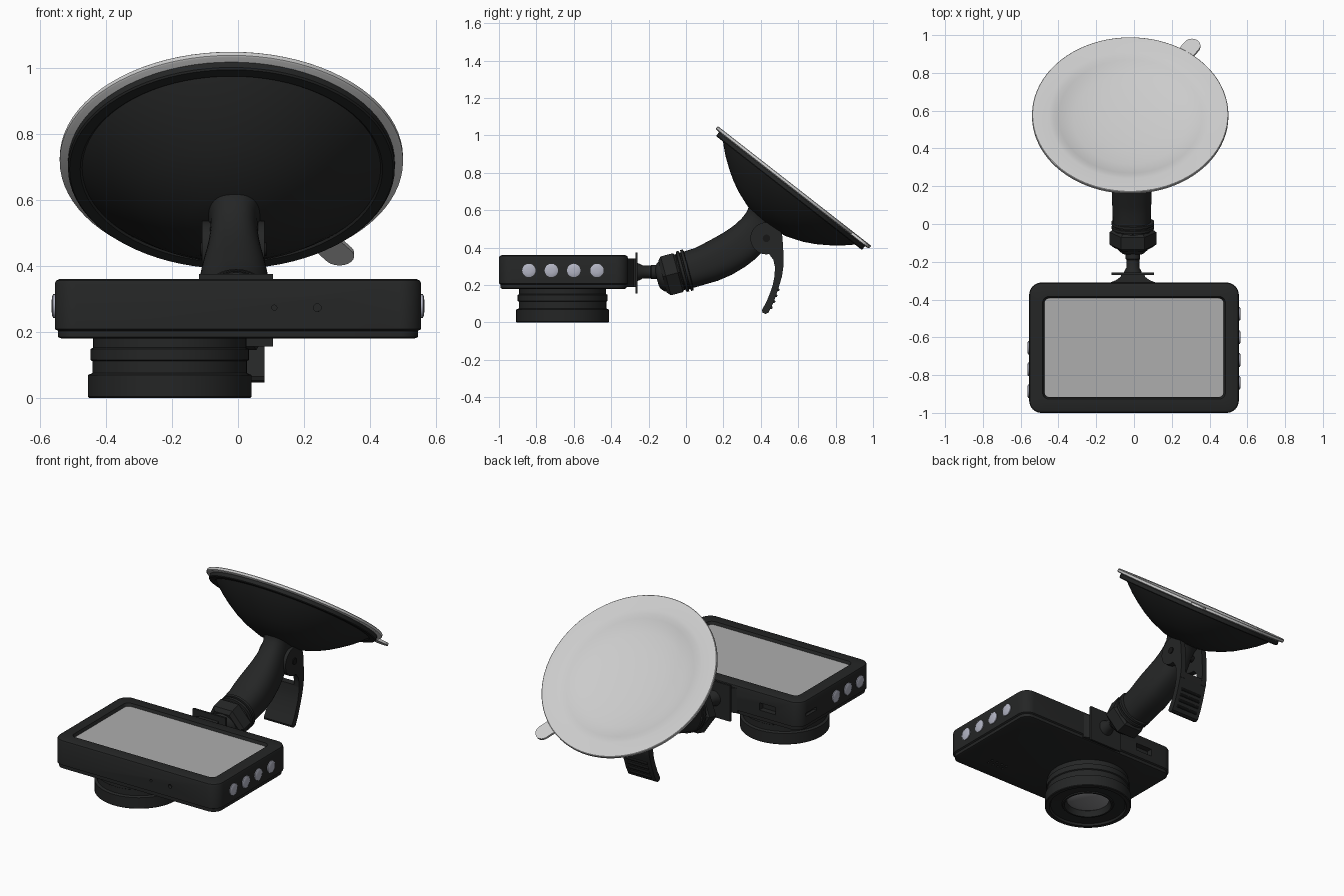
import bpy, bmesh
from math import sin, cos, pi, radians, hypot, copysign
from mathutils import Matrix, Vector

if "Cube" in bpy.data.objects:
    bpy.data.objects.remove(bpy.data.objects["Cube"])


def material(name, rgb):
    m = bpy.data.materials.new(name)
    m.diffuse_color = (*rgb, 1)
    m.use_nodes = True
    m.node_tree.nodes["Principled BSDF"].inputs["Base Color"].default_value = m.diffuse_color
    return m


BLACK = material("black_plastic", (0.018, 0.019, 0.019))
DEEP = material("deep_black", (0.008, 0.008, 0.008))
SCREEN = material("screen_grey", (0.42, 0.42, 0.42))
RUBBER = material("clear_rubber", (0.58, 0.58, 0.58))
CHROME = material("button_metal", (0.45, 0.46, 0.55))
GLASS = material("lens_glass", (0.25, 0.25, 0.26))


def loft(name, rings, mat, matrix=Matrix()):
    """Skin equal-length rings of points and cap both ends."""
    bm = bmesh.new()
    vs = [[bm.verts.new(matrix @ Vector(p)) for p in ring] for ring in rings]
    n = len(vs[0])
    for a, b in zip(vs, vs[1:]):
        for i in range(n):
            j = (i + 1) % n
            bm.faces.new((a[i], a[j], b[j], b[i]))
    bm.faces.new(vs[0][::-1])
    bm.faces.new(vs[-1])
    bmesh.ops.recalc_face_normals(bm, faces=bm.faces[:])
    me = bpy.data.meshes.new(name)
    bm.to_mesh(me)
    bm.free()
    me.materials.append(mat)
    ob = bpy.data.objects.new(name, me)
    bpy.context.collection.objects.link(ob)
    return ob


def lathe(name, profile, mat, matrix=Matrix(), n=48):
    return loft(name, [[(r * cos(2 * pi * i / n), r * sin(2 * pi * i / n), h) for i in range(n)]
                       for r, h in profile], mat, matrix)


def frame(o, a, b):
    """Frame at o whose z axis points along (0, a, b)."""
    k = hypot(a, b)
    a, b = a / k, b / k
    return Matrix(((1, 0, 0, o[0]), (0, b, a, o[1]), (0, -a, b, o[2]), (0, 0, 0, 1)))


def along_x(x, y, z):
    return Matrix.Translation((x, y, z)) @ Matrix.Rotation(pi / 2, 4, 'Y')


def rounded_stack(name, levels, cy, mat):
    """Stack of rounded rectangles (half x, half y, radius, z)."""
    rings = []
    for hx, hy, r, z in levels:
        ring = []
        for k, (sx, sy) in enumerate(((1, 1), (-1, 1), (-1, -1), (1, -1))):
            for i in range(9):
                t = (k + i / 8) * pi / 2
                ring.append((sx * (hx - r) + r * cos(t), cy + sy * (hy - r) + r * sin(t), z))
        rings.append(ring)
    return loft(name, rings, mat)


def extrude_x(name, pts, x0, x1, mat):
    return loft(name, [[(x, y, z) for y, z in pts] for x in (x0, x1)], mat)


def box(name, x, y, z, mat):
    pts = [(y[0], z[0]), (y[1], z[0]), (y[1], z[1]), (y[0], z[1])]
    return extrude_x(name, pts, x[0], x[1], mat)


# camera body with a recessed screen bay
body = rounded_stack("camera_body", [
    (.535, .327, .05, .18), (.545, .336, .057, .184), (.545, .336, .057, .203),
    (.555, .345, .065, .208), (.555, .345, .065, .345), (.551, .341, .061, .355),
    (.541, .331, .055, .36), (.484, .272, .034, .36), (.475, .263, .028, .338)], -.655, BLACK)
rounded_stack("screen", [(.474, .262, .027, .33), (.474, .262, .027, .345)], -.655, SCREEN)

# ports and holes cut into the body
cutters = [box("cut_port", (-.39, -.28), (-.345, -.28), (.25, .295), DEEP),
           box("cut_card_slot", (-.6, -.535), (-.47, -.37), (.262, .282), DEEP)]
for x, r in ((.11, .008), (.24, .012)):
    cutters.append(lathe("cut_hole", [(r, -.05), (r, .02)], DEEP, frame((x, -1, .273), 0.999, 0.001), 12))
for i in range(4):
    for j in range(2):
        cutters.append(lathe("cut_grille", [(.008, .16), (.008, .195)], DEEP,
                             Matrix.Translation((.25 + .035 * i, -.88 + .035 * j, 0)), 10))
bpy.context.view_layer.objects.active = body
for c in cutters:
    mod = body.modifiers.new("cut", 'BOOLEAN')
    mod.operation, mod.object, mod.solver = 'DIFFERENCE', c, 'EXACT'
    bpy.ops.object.modifier_apply(modifier=mod.name)
    bpy.data.objects.remove(c)

# side buttons
button = [(.036, -.012), (.036, .006), (.03, .009), (.012, .011)]
for i, y in enumerate((-.84, -.72, -.6, -.476)):
    lathe(f"right_button_{i}", button, CHROME, along_x(.554, y, .278), 20)
for i, y in enumerate((-.885, -.77, -.655)):
    lathe(f"left_button_{i}", [(r, -h) for r, h in button], CHROME, along_x(-.554, y, .278), 20)

# lens barrel, open at the bottom, with glass inside
at_lens = Matrix.Translation((-.207, -.66, 0))
lathe("lens_barrel", [
    (.232, .19), (.232, .152), (.24, .148), (.24, .115), (.234, .111), (.234, .075), (.248, .069),
    (.248, .004), (.244, 0), (.222, 0), (.215, .012), (.15, .016), (.145, .01), (.135, .01),
    (.12, .05), (.01, .05)], BLACK, at_lens, 64)
lathe("lens_glass", [(.123, .05), (.121, .042), (.1, .033), (.07, .026), (.035, .022), (.003, .021)],
      GLASS, at_lens)

# mount bracket on the back of the body
AX = -.006
bracket = [(.13, -.33), (.125, -.312), (.09, -.298), (.065, -.28), (.06, -.262)]
outline = bracket + [(-x, y) for x, y in bracket[::-1]]
loft("bracket_block", [[(AX + x, y, z) for x, y in outline] for z in (.19, .342)], BLACK)
box("bracket_plate", (AX - .112, AX + .112), (-.27, -.258), (.155, .375), BLACK)
lathe("ball_stem", [(.05, -.27), (.045, -.25), (.034, -.23), (.034, -.19), (.038, -.185), (.038, -.12)],
      BLACK, frame((AX, 0, .27), 1, 0), 24)

# socket, hex nut and threaded collar
tilt = frame((AX, 0, .278), cos(radians(15)), sin(radians(15)))
lathe("socket", [(.04, -.162), (.06, -.156), (.078, -.14), (.09, -.115), (.09, -.02)], BLACK, tilt)
lathe("hex_nut", [(.1, -.13), (.124, -.112), (.124, -.045), (.108, -.033)], BLACK, tilt, 6)
lathe("thread_collar", [(.098, -.045), (.098, -.03), (.112, -.026), (.112, -.012), (.102, -.01),
                        (.102, -.004), (.113, -.002), (.113, .012), (.1, .016)], BLACK, tilt)

# curved arm: y, z, tangent angle, half width, half height
rings = []
for y, z, ang, hx, hh in ((.0, .278, 15, .1, .1), (.08, .302, 19, .102, .101), (.13, .321, 23, .105, .106),
                          (.195, .352, 28, .103, .109), (.26, .39, 34, .094, .108),
                          (.30, .419, 38, .086, .106), (.335, .45, 42, .079, .103),
                          (.37, .487, 46, .073, .1), (.40, .525, 50, .072, .1),
                          (.42, .55, 52, .08, .108), (.435, .57, 52, .1, .125)):
    a, ring = radians(ang), []
    for i in range(40):
        c, s = cos(2 * pi * i / 40), sin(2 * pi * i / 40)
        u, v = hx * copysign(abs(c) ** .8, c), hh * copysign(abs(s) ** .8, s)
        ring.append((AX - .006 + u, y - sin(a) * v, z + cos(a) * v))
    rings.append(ring)
loft("curved_arm", rings, BLACK)

# locking lever: two ears, pivot pin and a ribbed handle
LX = -.014
ear = [(.43 + .086 * cos(radians(t)), .45 + .086 * sin(radians(t))) for t in range(0, 281, 14)]
ear += [(.467, .335), (.475, .3), (.474, .24), (.512, .24), (.521, .3), (.521, .37)]
for side, s in (("left", -1), ("right", 1)):
    extrude_x(f"lever_ear_{side}", ear, LX + s * .062, LX + s * .095, BLACK)
    lathe(f"lever_pin_{side}", [(.02, 0), (.02, s * .1)], DEEP, along_x(LX, .43, .45), 20)
handle = [(.475, .28), (.472, .24), (.464, .2), (.45, .16), (.43, .11), (.405, .065), (.41, .052),
          (.425, .046), (.441, .052), (.465, .1), (.485, .155), (.503, .21), (.513, .25), (.517, .28)]
extrude_x("lever_handle", handle, LX - .095, LX + .095, BLACK)
for i, (y, z) in enumerate(((.455, .08), (.47, .112), (.481, .144), (.492, .176))):
    lathe(f"lever_rib_{i}", [(.008, -.07), (.008, .07)], BLACK, along_x(LX, y, z), 10)

# suction mount: dark dome, rubber cup and pull tab
cup = frame((-.02, .58, .73), .615, .788)
lathe("suction_dome", [
    (.01, -.253), (.07, -.25), (.13, -.24), (.218, -.208), (.28, -.176), (.337, -.139), (.39, -.1),
    (.435, -.06), (.452, -.043), (.458, -.048), (.49, -.048), (.495, -.043), (.495, -.019),
    (.44, -.021), (.3, -.1), (.01, -.11)], BLACK, cup, 80)
lathe("suction_cup", [
    (.01, -.09), (.3, -.08), (.43, -.03), (.515, -.02), (.52, -.016), (.52, -.003), (.517, 0),
    (.43, -.002), (.405, -.007), (.38, -.017), (.35, -.029), (.3, -.042), (.2, -.055), (.1, -.061),
    (.01, -.063)], RUBBER, cup, 80)
tab = [(.46, -.045), (.57, -.045)] + [(.57 + .045 * sin(pi * i / 10), -.045 * cos(pi * i / 10))
                                      for i in range(1, 11)] + [(.46, .045)]
loft("pull_tab", [[(x, y, z) for x, y in tab] for z in (-.018, -.004)], RUBBER,
     cup @ Matrix.Rotation(radians(55), 4, 'Z'))

# smooth shading with crisp edges
bpy.ops.object.select_all(action='SELECT')
bpy.context.view_layer.objects.active = body
bpy.ops.object.shade_smooth_by_angle(angle=radians(32))
